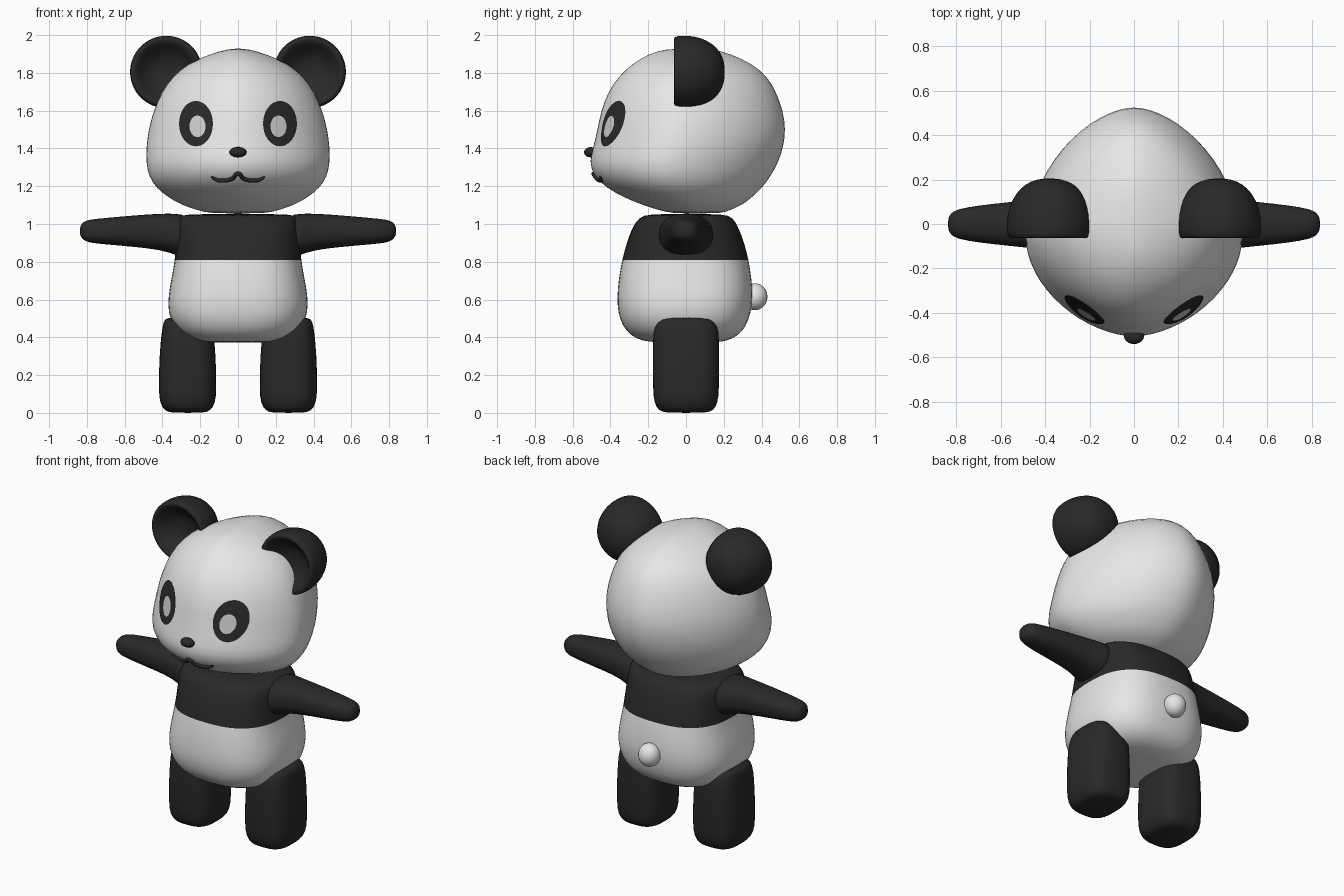
import bpy, bmesh, math
from mathutils import Vector
from mathutils.bvhtree import BVHTree

if "Cube" in bpy.data.objects:
    bpy.data.objects.remove(bpy.data.objects["Cube"])


def material(name, rgb):
    mat = bpy.data.materials.new(name)
    mat.use_nodes = True
    color = (*rgb, 1.0)
    mat.diffuse_color = color
    shader = next(n for n in mat.node_tree.nodes if n.type == "BSDF_PRINCIPLED")
    shader.inputs["Base Color"].default_value = color
    shader.inputs["Roughness"].default_value = 0.8
    return mat


white = material("white fur", (0.8, 0.8, 0.8))
black = material("black fur", (0.022, 0.022, 0.022))
gray = material("pale pupil", (0.62, 0.62, 0.62))


def finish(name, bm, mats, smooth_levels=0):
    bmesh.ops.recalc_face_normals(bm, faces=bm.faces[:])
    mesh = bpy.data.meshes.new(name)
    bm.to_mesh(mesh)
    bm.free()
    for mat in mats:
        mesh.materials.append(mat)
    mesh.shade_smooth()
    obj = bpy.data.objects.new(name, mesh)
    bpy.context.collection.objects.link(obj)
    if smooth_levels:
        mod = obj.modifiers.new("rounding", "SUBSURF")
        mod.levels = mod.render_levels = smooth_levels
    return obj


def loft(name, rings, place, mats, power=2.0, middle=0.5, segments=32):
    """Skin rings of (station, half width, low, high); place maps them to space."""
    bm = bmesh.new()
    loops = []
    for station, half, low, high in rings:
        centre = low + (high - low) * middle
        loop = []
        for i in range(segments):
            angle = math.tau * i / segments
            c, s = math.cos(angle), math.sin(angle)
            a = math.copysign(abs(c) ** (2 / power), c) * half
            reach = high - centre if s > 0 else centre - low
            b = centre + math.copysign(abs(s) ** (2 / power), s) * reach
            loop.append(bm.verts.new(place(station, a, b)))
        loops.append(loop)
    for lower, upper in zip(loops, loops[1:]):
        for i in range(segments):
            j = (i + 1) % segments
            bm.faces.new((lower[i], lower[j], upper[j], upper[i]))
    bm.faces.new(loops[0])
    bm.faces.new(loops[-1])
    return finish(name, bm, mats, 1)


def upright(t, a, b):
    return (a, b, t)


def ball(name, centre, size, mat):
    bm = bmesh.new()
    bmesh.ops.create_uvsphere(bm, u_segments=24, v_segments=16, radius=1)
    bmesh.ops.scale(bm, vec=size, verts=bm.verts[:])
    bmesh.ops.translate(bm, vec=centre, verts=bm.verts[:])
    return finish(name, bm, [mat])


# Head, with a soft ridge down the middle of face and back
head = loft("head", [
    (1.055, .15, -.07, .19), (1.072, .21, -.14, .23), (1.1, .30, -.23, .30),
    (1.14, .37, -.33, .35), (1.19, .435, -.42, .405), (1.25, .475, -.49, .45),
    (1.33, .491, -.517, .495), (1.41, .488, -.492, .52), (1.5, .477, -.472, .532),
    (1.6, .45, -.452, .518), (1.7, .407, -.415, .48), (1.78, .35, -.36, .435),
    (1.85, .265, -.285, .35), (1.9, .15, -.2, .24), (1.93, .04, -.1, .13),
], upright, [white], power=1.75, middle=.43)

# Torso with a black chest band
torso = loft("torso", [
    (.372, .18, -.16, .16), (.382, .24, -.235, .22), (.41, .295, -.295, .28),
    (.46, .343, -.337, .32), (.53, .372, -.362, .345), (.62, .371, -.367, .357),
    (.72, .352, -.356, .347), (.81, .335, -.34, .333), (.9, .33, -.315, .31),
    (.98, .33, -.287, .28), (1.035, .32, -.25, .25), (1.055, .3, -.2, .2),
], upright, [white, black], power=2.6)
for face in torso.data.polygons:
    face.material_index = int(face.center.z > .81)

arm_rings = [
    (.25, .16, .82, 1.05), (.34, .14, .837, 1.055), (.4, .115, .862, 1.056),
    (.55, .1, .879, 1.046), (.7, .084, .892, 1.032), (.79, .068, .9, 1.024),
    (.822, .052, .917, 1.01), (.838, .025, .942, .985),
]
leg_rings = [
    (0, .09, -.11, .11), (.012, .122, -.145, .145), (.05, .147, -.168, .168),
    (.12, .154, -.176, .176), (.3, .15, -.176, .176), (.43, .138, -.176, .176),
    (.48, .128, -.158, .158), (.51, .115, -.125, .125),
]
ear_profile = [
    (.205, .03), (.195, .08), (.165, .13), (.11, .17), (.04, .192), (-.03, .194),
    (-.062, .187), (-.066, .17), (-.045, .145), (0, .11), (.025, .06), (.03, .02),
]

for side, label in ((1, "left"), (-1, "right")):
    loft(label + "_arm", arm_rings, lambda t, a, b: (side * t, a, b), [black], 2.4)
    loft(label + "_leg", leg_rings,
         lambda t, a, b: (side * (a + .267), b, t), [black], 3)
    # Ear: half ball hollowed at the front
    loft(label + "_ear", [(y, r, -r, r) for y, r in ear_profile],
         lambda t, a, b: (side * .38 + a, t, 1.805 + b), [black])

ball("tail", (0, .365, .615), (.066, .066, .071), white)
ball("nose", (0, -.505, 1.38), (.045, .035, .027), black)

# Face details laid on the head surface
bpy.context.view_layer.update()
surface = BVHTree.FromObject(head, bpy.context.evaluated_depsgraph_get())


def on_face(x, z, lift):
    point, normal, _, _ = surface.ray_cast(Vector((x, -2, z)), Vector((0, 1, 0)))
    return point + normal * lift


def oval_plate(name, x, z, half_x, half_z, lift, mat, segments=32, bands=6):
    bm = bmesh.new()
    hub = bm.verts.new(on_face(x, z, lift))
    previous = None
    for band in range(1, bands + 1):
        k = band / bands
        ring = []
        for i in range(segments):
            angle = math.tau * i / segments
            ring.append(bm.verts.new(on_face(x + half_x * k * math.cos(angle),
                                             z + half_z * k * math.sin(angle), lift)))
        for i in range(segments):
            j = (i + 1) % segments
            if previous:
                bm.faces.new((previous[i], previous[j], ring[j], ring[i]))
            else:
                bm.faces.new((hub, ring[j], ring[i]))
        previous = ring
    return finish(name, bm, [mat])


for side, label in ((1, "left"), (-1, "right")):
    oval_plate(label + "_eye_patch", side * .22, 1.53, .089, .12, .005, black)
    oval_plate(label + "_pupil", side * .21, 1.515, .042, .057, .009, gray)

# Mouth: a tapered double curl
half_mouth = [(.14, 1.252), (.11, 1.236), (.07, 1.233), (.03, 1.243)]
path = [(-x, z) for x, z in half_mouth] + [(0, 1.268)] + half_mouth[::-1]
curve = bpy.data.curves.new("mouth", "CURVE")
curve.dimensions = "3D"
curve.bevel_depth = .011
curve.bevel_resolution = 3
curve.use_fill_caps = True
spline = curve.splines.new("BEZIER")
spline.bezier_points.add(len(path) - 1)
for knot, (x, z) in zip(spline.bezier_points, path):
    knot.co = on_face(x, z, .004)
    knot.handle_left_type = knot.handle_right_type = "AUTO"
    knot.radius = .5 if abs(x) > .13 else 1
curve.materials.append(black)
mouth = bpy.data.objects.new("mouth", curve)
bpy.context.collection.objects.link(mouth)
